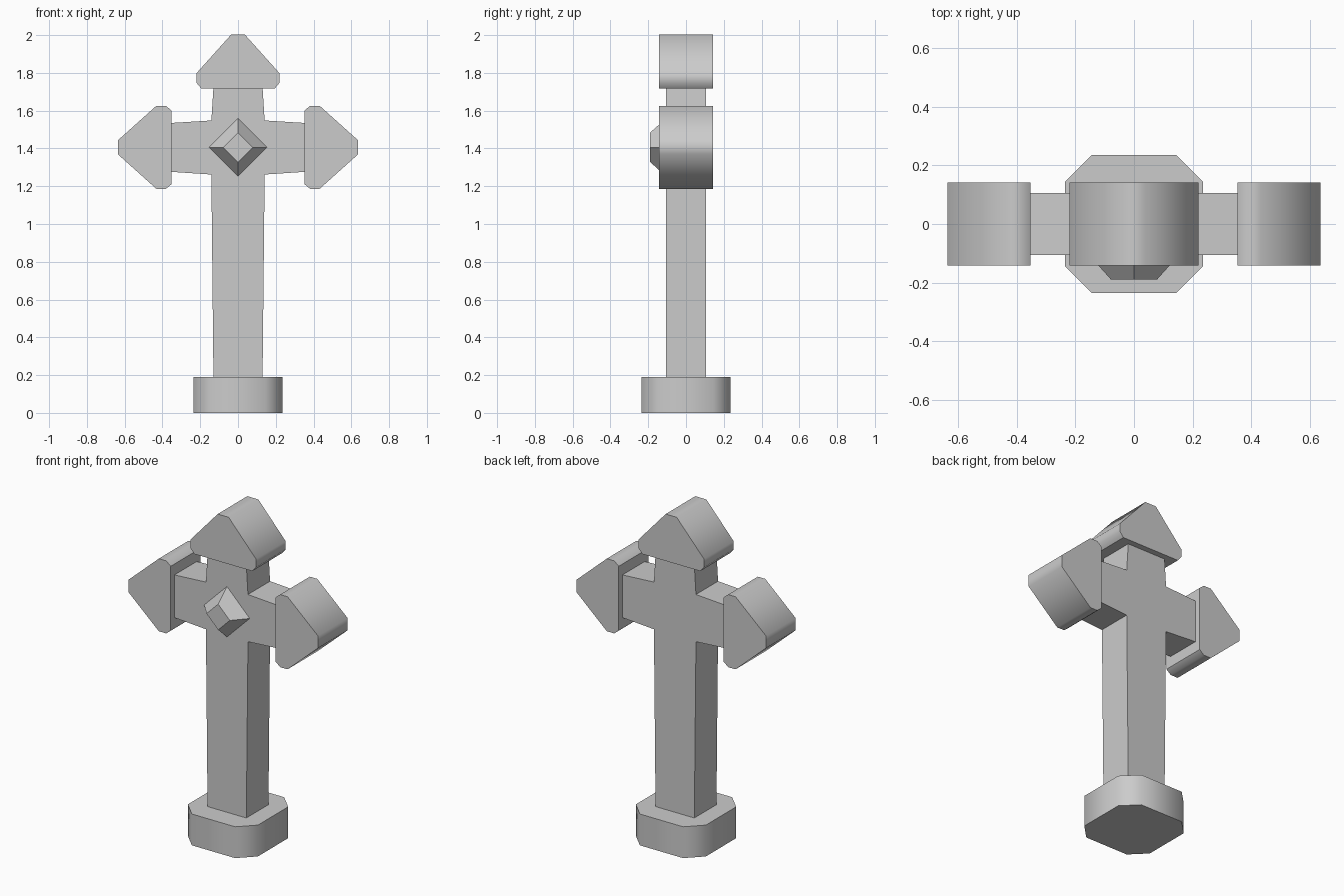
import bpy, bmesh, math
from mathutils import Matrix, Vector

if "Cube" in bpy.data.objects:
    bpy.data.objects.remove(bpy.data.objects["Cube"])


def prism(name, outline, depth, matrix=Matrix(), smooth=False):
    """Extrude a 2D outline (x, z) symmetrically along y."""
    bm = bmesh.new()
    verts = [bm.verts.new((x, -depth, z)) for x, z in outline]
    face = bm.faces.new(verts)
    ext = bmesh.ops.extrude_face_region(bm, geom=[face])["geom"]
    bmesh.ops.translate(bm, vec=(0, 2 * depth, 0),
                        verts=[g for g in ext if isinstance(g, bmesh.types.BMVert)])
    bm.transform(matrix)
    return finish(name, bm, smooth)


def finish(name, bm, smooth=False):
    bmesh.ops.recalc_face_normals(bm, faces=bm.faces)
    mesh = bpy.data.meshes.new(name)
    bm.to_mesh(mesh)
    bm.free()
    obj = bpy.data.objects.new(name, mesh)
    bpy.context.collection.objects.link(obj)
    if smooth:
        bpy.ops.object.select_all(action='DESELECT')
        obj.select_set(True)
        bpy.context.view_layer.objects.active = obj
        bpy.ops.object.shade_smooth_by_angle(angle=math.radians(49))
    return obj


def mirrored(half):
    """Complete a right-hand half outline across x = 0."""
    return half + [(-x, z) for x, z in reversed(half)]


CZ = 1.406  # height of the arm axis

# Octagonal foot
foot = mirrored([(0.145, -0.235), (0.235, -0.145), (0.235, 0.145), (0.145, 0.235)])
prism("base", foot, 0.095,
      Matrix.Translation((0, 0, 0.095)) @ Matrix.Rotation(math.pi / 2, 4, 'X'), True)

# Cross-shaped body with slightly flared centre
body = mirrored([(0.13, 0.19), (0.141, 1.262), (0.352, 1.276), (0.352, 1.535),
                 (0.141, 1.548), (0.13, 1.722)])
prism("cross_body", body, 0.106)

# Pointed caps on the three ends
cap = mirrored([(0.195, 0), (0.22, 0.03), (0.22, 0.08), (0.037, 0.284)])
for name, pos, turn in (("top_cap", (0, 0, 1.718), 0),
                        ("right_cap", (0.352, 0, CZ), 90),
                        ("left_cap", (-0.352, 0, CZ), -90)):
    prism(name, cap, 0.142,
          Matrix.Translation(pos) @ Matrix.Rotation(math.radians(turn), 4, 'Y'), True)

# Faceted diamond stud on the front
bm = bmesh.new()
bmesh.ops.create_cone(bm, cap_ends=True, segments=4, radius1=0.153, radius2=0.078, depth=0.084)
bm.transform(Matrix.Translation((0, -0.148, CZ)) @ Matrix.Rotation(math.pi / 2, 4, 'X'))
finish("front_gem", bm)
